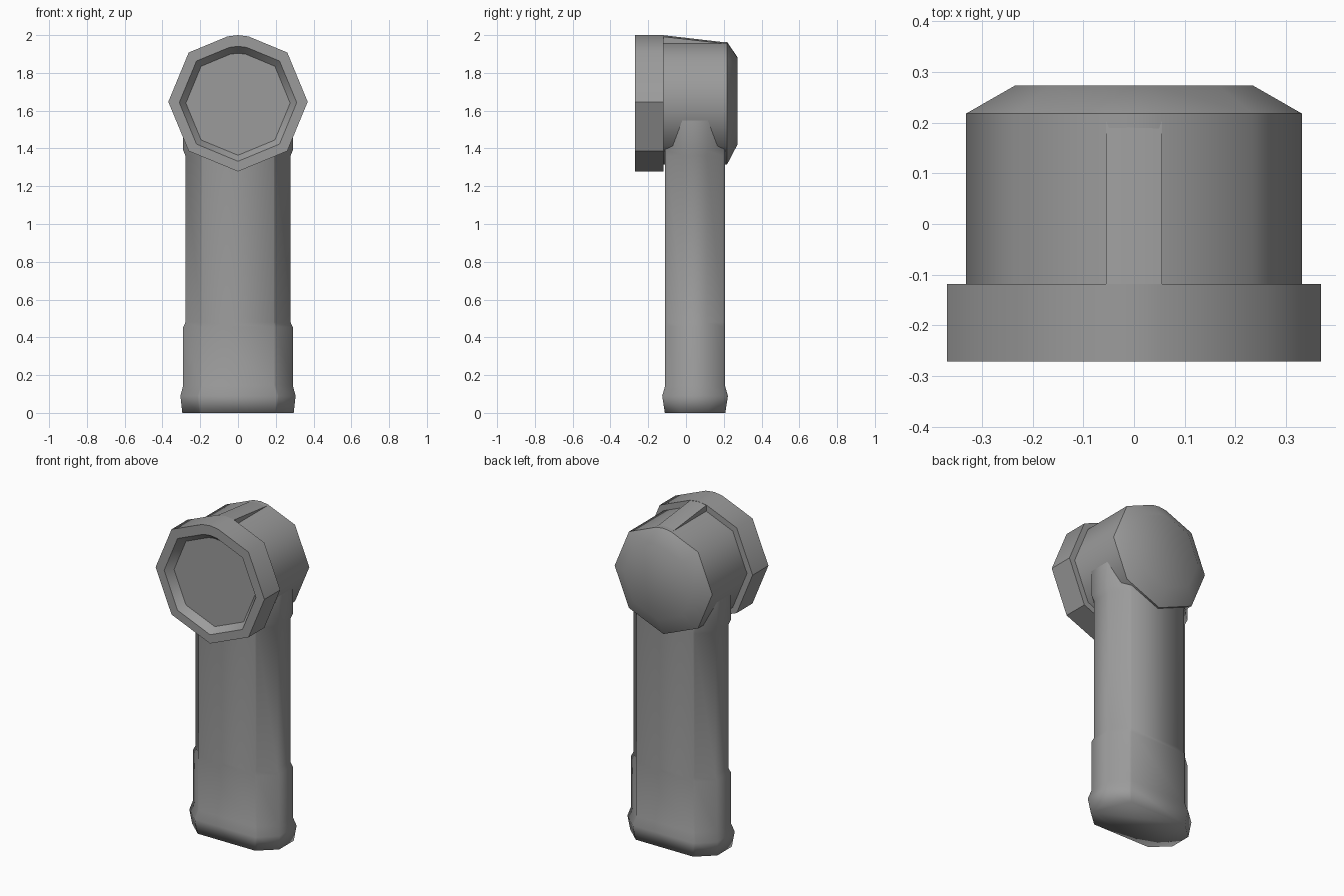
import bpy
import math

if "Cube" in bpy.data.objects:
    bpy.data.objects.remove(bpy.data.objects["Cube"])

CZ = 1.647      # height of the lamp axis
FLAT = 0.055    # half width of the flattened top corner

dark = bpy.data.materials.new("dark_grey")
dark.diffuse_color = (0.33, 0.33, 0.33, 1)
dark.use_nodes = True
dark.node_tree.nodes["Principled BSDF"].inputs["Base Color"].default_value = dark.diffuse_color


def make_object(name, verts, faces, angle):
    mesh = bpy.data.meshes.new(name)
    mesh.from_pydata(verts, [], faces)
    mesh.update()
    mesh.materials.append(dark)
    obj = bpy.data.objects.new(name, mesh)
    bpy.context.collection.objects.link(obj)
    bpy.ops.object.select_all(action='DESELECT')
    obj.select_set(True)
    bpy.context.view_layer.objects.active = obj
    bpy.ops.object.mode_set(mode='EDIT')
    bpy.ops.mesh.select_all(action='SELECT')
    bpy.ops.mesh.normals_make_consistent(inside=False)
    bpy.ops.object.mode_set(mode='OBJECT')
    bpy.ops.object.shade_smooth_by_angle(angle=math.radians(angle))
    return obj


def loft(name, rings, angle):
    """Skin a list of equal-length rings and cap both ends."""
    n = len(rings[0])
    verts = [p for ring in rings for p in ring]
    faces = [(k * n + i, k * n + (i + 1) % n, (k + 1) * n + (i + 1) % n, (k + 1) * n + i)
             for k in range(len(rings) - 1) for i in range(n)]
    faces.append(tuple(range(n)))
    faces.append(tuple(range((len(rings) - 1) * n, len(rings) * n)))
    return make_object(name, verts, faces, angle)


def octagon(r, y, cz=CZ):
    """Octagon facing y, with its top corner replaced by a low crown."""
    w = FLAT * r / 0.369
    slope = math.tan(math.radians(22.5))
    pts = [(w, y, cz + r - w * slope), (0, y, cz + r - 0.7 * w * slope), (-w, y, cz + r - w * slope)]
    for i in range(3, 10):
        a = math.radians(45 * i)
        pts.append((r * math.cos(a), y, cz + r * math.sin(a)))
    return pts


# Front bezel with recessed lens
bezel = loft("bezel", [
    octagon(0.369, -0.118),
    octagon(0.369, -0.271),
    octagon(0.311, -0.271, 1.643),
    octagon(0.276, -0.225, 1.64),
], 50)
for e in bezel.data.edges:
    a, b = (bezel.data.vertices[i].co for i in e.vertices)
    if abs(a.y - b.y) > 0.1 and max(a.z, b.z) < CZ + 0.01:
        e.use_edge_sharp = True

# Lamp housing with a chamfered back
loft("lamp_housing", [
    octagon(0.331, -0.13),
    octagon(0.331, 0.218),
    octagon(0.235, 0.273, 1.657),
], 50)

# Sloping ridge on top of the housing
ridge = []
for y, side, mid in ((-0.125, 1.992, 2.0), (0.205, 1.955, 1.962)):
    ridge.append([(-FLAT, y, 1.9), (FLAT, y, 1.9), (FLAT, y, side), (0, y, mid), (-FLAT, y, side)])
loft("top_ridge", ridge, 30)


def grip_section(z, hx, hy, recessed=False):
    """Chamfered rectangle; the recessed version steps in behind the front and back faces."""
    fx, sy = hx - 0.1, hy - 0.09
    quarter = [(fx, hy), (fx + 0.01, hy - 0.009), (hx, sy)]
    if recessed:
        quarter = [(0.19, hy), (0.194, hy - 0.012), (hx, sy - 0.005)]
    pts = quarter + [(x, -y) for x, y in reversed(quarter)]
    pts += [(-x, y) for x, y in reversed(pts)]
    return [(x, y + 0.048, z) for x, y in pts]


# Handle with a flared foot and recessed side grips
loft("handle", [
    grip_section(0.0, 0.295, 0.16),
    grip_section(0.09, 0.305, 0.174),
    grip_section(0.145, 0.29, 0.158),
    grip_section(0.455, 0.29, 0.158),
    grip_section(0.48, 0.278, 0.158, True),
    grip_section(1.36, 0.278, 0.158, True),
    grip_section(1.39, 0.29, 0.158),
    grip_section(1.555, 0.29, 0.158),
], 80)
